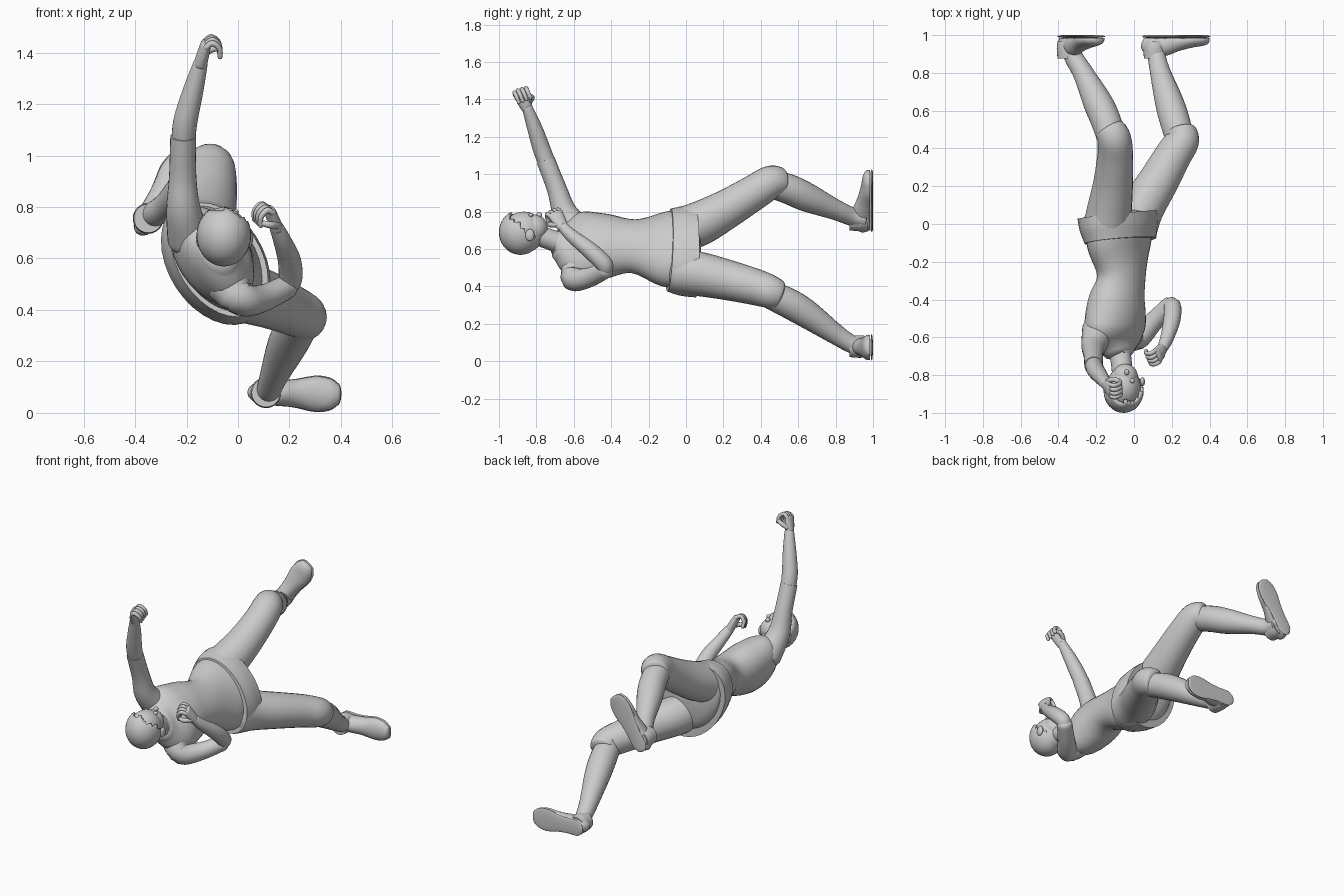
import bpy, bmesh
from math import sin, cos, pi
from mathutils import Vector as V

if "Cube" in bpy.data.objects:
    bpy.data.objects.remove(bpy.data.objects["Cube"])

LAT = V((0.545, 0, -0.839))      # across the rolled body
FACE = V((0.15, 0.62, 0.77)).normalized()


def finish(name, bm, angle=0.8):
    bmesh.ops.recalc_face_normals(bm, faces=bm.faces)
    me = bpy.data.meshes.new(name)
    bm.to_mesh(me)
    bm.free()
    ob = bpy.data.objects.new(name, me)
    bpy.context.collection.objects.link(ob)
    bpy.ops.object.select_all(action='DESELECT')
    ob.select_set(True)
    bpy.context.view_layer.objects.active = ob
    bpy.ops.object.shade_smooth_by_angle(angle=angle)
    return ob


def spline(rows, steps):
    out = []
    for i in range(len(rows) - 1):
        p0, p1 = rows[max(i - 1, 0)], rows[i]
        p2, p3 = rows[i + 1], rows[min(i + 2, len(rows) - 1)]
        for s in range(steps):
            t = s / steps
            out.append([0.5 * (2 * b + (c - a) * t + (2 * a - 5 * b + 4 * c - d) * t * t
                        + (3 * b - a - 3 * c + d) * t ** 3)
                        for a, b, c, d in zip(p0, p1, p2, p3)])
    return out + [list(rows[-1])]


def loft(name, rows, ref=LAT, steps=5, segs=24, dome=(0, 0), clamp=None):
    """Smooth tube through rows of x, y, z, side radius[, depth radius]."""
    rows = spline([r if len(r) == 5 else (*r, r[3]) for r in rows], steps)
    pts = [V(r[:3]) for r in rows]
    n = len(rows)
    rings = []
    for i, r in enumerate(rows):
        t = (pts[min(i + 1, n - 1)] - pts[max(i - 1, 0)]).normalized()
        rings.append((pts[i], t, r[3], r[4]))
    # rounded ends
    for end, k in ((0, -1), (1, 1)):
        if dome[end]:
            c, t, a, b = rings[-1 if end else 0]
            extra = [(c + t * k * dome[end] * sin(q), t, a * cos(q), b * cos(q))
                     for q in (0.4, 0.8, 1.15, 1.4, 1.53)]
            rings = rings + extra if end else extra[::-1] + rings
    bm = bmesh.new()
    loops = []
    for c, t, a, b in rings:
        s = (ref - t * ref.dot(t)).normalized()
        u = t.cross(s)
        loop = []
        for j in range(segs):
            q = 2 * pi * j / segs
            p = c + s * a * cos(q) + u * b * sin(q)
            if clamp:
                p.y = min(p.y, clamp)
            loop.append(bm.verts.new(p))
        loops.append(loop)
    for A, B in zip(loops, loops[1:]):
        for j in range(segs):
            k = (j + 1) % segs
            bm.faces.new((A[j], A[k], B[k], B[j]))
    bm.faces.new(loops[0])
    bm.faces.new(loops[-1])
    return finish(name, bm)


def ball(name, c, r, keep=None):
    bm = bmesh.new()
    bmesh.ops.create_uvsphere(bm, u_segments=32, v_segments=20, radius=1)
    if keep:
        bmesh.ops.delete(bm, geom=[v for v in bm.verts if not keep(v.co)], context='VERTS')
    for v in bm.verts:
        v.co = V(c) + V((v.co.x * r[0], v.co.y * r[1], v.co.z * r[2]))
    return finish(name, bm)


def hand(name, wrist, along, palm):
    """Half-closed hand: palm, four curled fingers and a thumb."""
    w, d = V(wrist), V(along).normalized()
    p = V(palm)
    p = (p - d * p.dot(d)).normalized()
    s = d.cross(p)
    row = lambda q, a, b: (*q, a, b)
    loft(name + "_palm", [row(w - d * .01, .03, .026), row(w + d * .035, .038, .024),
                          row(w + d * .08, .043, .02)], ref=s, dome=(.01, .012))
    for i in range(4):
        o = w + s * (i - 1.5) * .022
        L = (.9, 1.05, 1.0, .85)[i]
        loft(f"{name}_finger_{i + 1}",
             [row(o + d * .08, .012, .012), row(o + d * (.08 + .025 * L) + p * .018, .012, .012),
              row(o + d * (.07 + .02 * L) + p * .05, .011, .011),
              row(o + d * .055 + p * .062, .01, .01)], ref=s, segs=10, steps=4, dome=(.01, .01))
    loft(name + "_thumb", [row(w + d * .02 + s * .025, .015, .015), row(w + d * .045 + s * .045 + p * .03, .014, .014),
                           row(w + d * .065 + s * .03 + p * .06, .011, .011)], ref=p, segs=10, dome=(.01, .011))


# torso, hem of the tunic, neck
loft("torso", [(-.08, .03, .6, .235, .165), (-.08, -.12, .6, .22, .14), (-.067, -.28, .615, .155, .115),
               (-.092, -.42, .615, .185, .138), (-.1, -.54, .61, .21, .135), (-.095, -.62, .615, .18, .105),
               (-.08, -.68, .63, .1, .075)], segs=32, dome=(.05, .03))
loft("tunic_hem", [(-.072, -.09, .595, .243, .163), (-.08, -.02, .59, .262, .18),
                   (-.088, .05, .588, .268, .185)], segs=32)
loft("neck", [(-.085, -.64, .62, .065), (-.07, -.71, .645, .056), (-.058, -.82, .685, .056)])
loft("collar", [(-.082, -.66, .625, .088, .076), (-.076, -.7, .638, .066, .062)])

# head
ball("head", (-.055, -.868, .69), (.092, .112, .11))
ball("jaw", (-.047, -.81, .712), (.068, .07, .072))
ball("nose", (-.038, -.785, .782), (.013, .016, .016))
hair = ball("hair", (-.055, -.885, .69), (.106, .115, .121),
            keep=lambda c: c.dot(FACE) < .42 + .07 * sin(9 * c.x))
mod = hair.modifiers.new("thickness", 'SOLIDIFY')
mod.thickness, mod.offset = .014, -1
for i, x in enumerate((-.15, .045)):
    ball(f"ear_{i + 1}", (x, -.835, .675), (.013, .024, .032))
for i, x in enumerate((-.075, -.01)):
    ball(f"eye_{i + 1}", (x, -.83, .782), (.013, .012, .01))

# raised left arm
X = V((1, 0, 0))
loft("left_sleeve", [(-.19, -.56, .68, .085), (-.212, -.645, .79, .067), (-.215, -.69, .92, .053),
                     (-.213, -.75, 1.075, .05)], ref=X, dome=(.05, 0))
loft("left_forearm", [(-.213, -.735, 1.04, .045), (-.205, -.77, 1.13, .047), (-.175, -.81, 1.25, .04),
                      (-.145, -.85, 1.36, .028)], ref=X, dome=(.02, .01))
hand("left_hand", (-.145, -.853, 1.36), (.25, -.35, .9), (.9, .1, -.1))

# bent right arm
loft("right_sleeve", [(-.04, -.58, .5, .085), (.02, -.6, .44, .066), (.1, -.52, .447, .053),
                      (.19, -.43, .49, .047)], dome=(.05, .03))
loft("right_forearm", [(.17, -.445, .48, .04), (.202, -.435, .515, .046), (.2, -.51, .59, .045),
                       (.172, -.61, .67, .035), (.15, -.66, .72, .028)], ref=X, dome=(.02, .01))
hand("right_hand", (.148, -.662, .722), (-.3, -.45, .8), (-.8, -.3, -.1))

# legs: trousers to the knee, then bare shin
loft("left_thigh", [(-.15, -.03, .7, .12), (-.13, .08, .74, .118), (-.11, .22, .815, .105),
                    (-.1, .36, .9, .095), (-.105, .45, .955, .09), (-.13, .5, .955, .082)],
     ref=X, dome=(.05, .02))
loft("left_shin", [(-.115, .44, .955, .075), (-.15, .55, .92, .08), (-.195, .65, .875, .077),
                   (-.27, .8, .81, .055), (-.32, .885, .775, .05), (-.335, .955, .765, .052)],
     ref=X, dome=(.03, .01))
loft("right_thigh", [(.0, -.03, .48, .122), (.04, .08, .465, .118), (.125, .22, .435, .108),
                     (.205, .36, .4, .098), (.255, .44, .375, .09), (.25, .49, .355, .08)],
     ref=X, dome=(.05, .02))
loft("right_shin", [(.245, .44, .36, .074), (.215, .55, .31, .08), (.185, .65, .25, .075),
                    (.14, .8, .145, .055), (.12, .89, .09, .048), (.115, .955, .08, .052)],
     ref=X, dome=(.03, .01))


def shoe(side, heel, toe):
    """Shoe with a flat sole facing backwards, plus ankle cuff."""
    h, t = V(heel), V(toe)
    rows = [(*(h.lerp(t, f) + V((0, y, 0))), a, b) for f, y, a, b in
            ((.05, .965, .03, .045), (.12, .955, .046, .06), (.3, .95, .05, .062),
             (.5, .965, .055, .052), (.72, .975, .068, .042), (.88, .978, .06, .036), (.95, .98, .045, .03))]
    across = (t - h).cross(V((0, 1, 0)))
    loft(side + "_shoe", rows, ref=across, dome=(.018, .018), clamp=.985)
    sole = [(*(h.lerp(t, f) + V((0, .993, 0))), a, .007) for f, y, a, b in
            ((.05, 0, .035, 0), (.12, 0, .05, 0), (.32, 0, .05, 0), (.5, 0, .056, 0),
             (.72, 0, .071, 0), (.88, 0, .064, 0), (.96, 0, .045, 0))]
    loft(side + "_sole", sole, ref=across, dome=(.018, .016))
    a = h.lerp(t, .18)
    loft(side + "_ankle_cuff", [(a.x, .875, a.z, .056), (a.x, .93, a.z, .06), (a.x, .97, a.z, .055)], ref=X)


shoe("left", (-.385, 0, .70), (-.185, 0, 1.01))
shoe("right", (.045, 0, .08), (.40, 0, .072))
